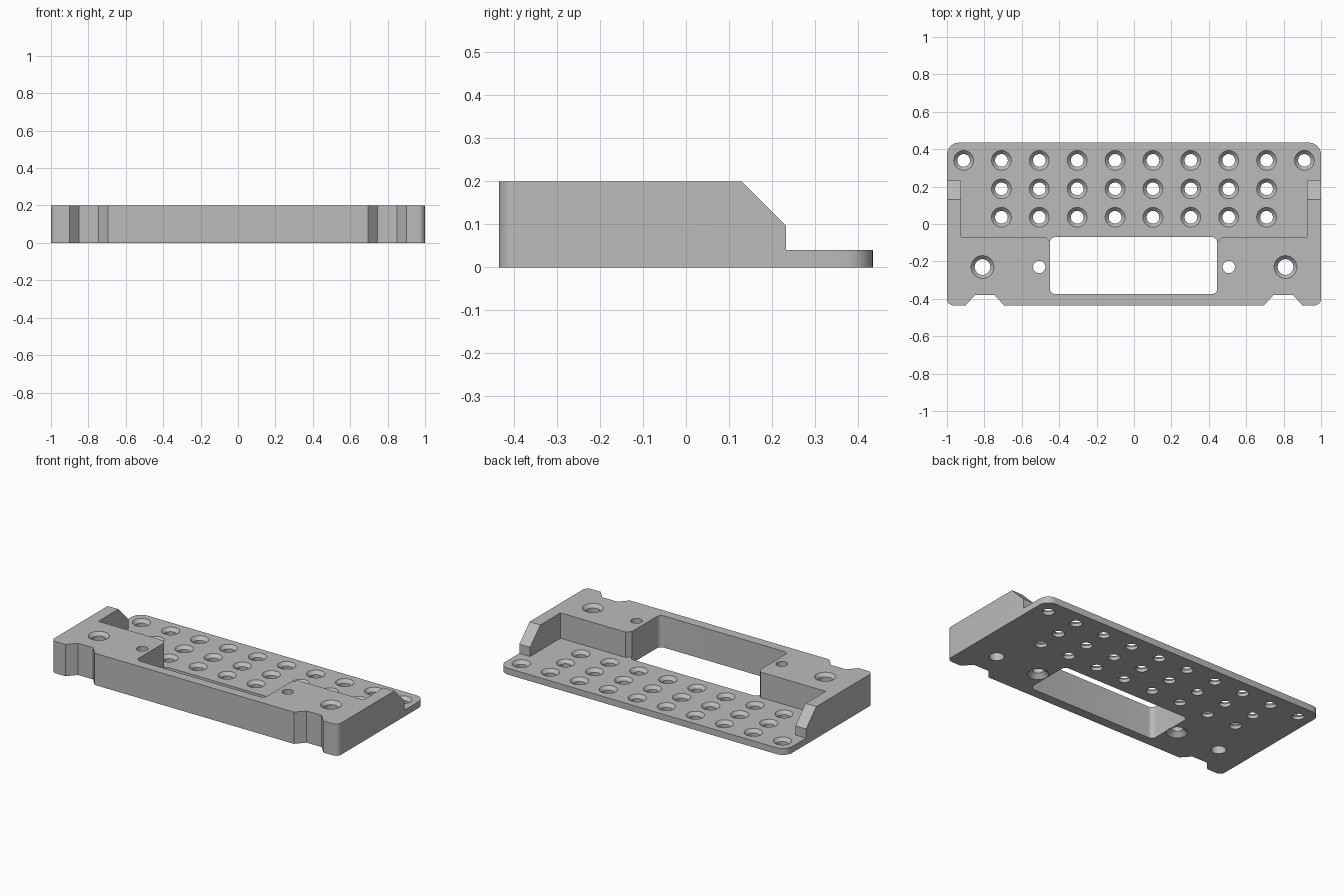
import bpy, bmesh
from math import sin, cos, pi, radians
from mathutils import Vector

if "Cube" in bpy.data.objects:
    bpy.data.objects.remove(bpy.data.objects["Cube"])

grey = bpy.data.materials.new("plain grey")
grey.use_nodes = True
colour = (0.5, 0.5, 0.5, 1)
grey.diffuse_color = colour
grey.node_tree.nodes["Principled BSDF"].inputs["Base Color"].default_value = colour


def finish(name, bm):
    bmesh.ops.recalc_face_normals(bm, faces=bm.faces)
    mesh = bpy.data.meshes.new(name)
    bm.to_mesh(mesh)
    bm.free()
    mesh.materials.append(grey)
    obj = bpy.data.objects.new(name, mesh)
    bpy.context.collection.objects.link(obj)
    return obj


def rounded(corners, steps=8):
    """Turn (x, y, radius) right-angle corners into an outline with arcs."""
    out = []
    for i, (x, y, r) in enumerate(corners):
        p = Vector((x, y))
        if not r:
            out.append(p)
            continue
        a = (Vector(corners[i - 1][:2]) - p).normalized()
        b = (Vector(corners[(i + 1) % len(corners)][:2]) - p).normalized()
        centre = p + r * (a + b)
        for k in range(steps + 1):
            t = k / steps * pi / 2
            out.append(centre - r * (cos(t) * b + sin(t) * a))
    return out


def prism(name, outline, low, high, place):
    """Extrude a 2D outline; place maps (u, v, w) to a 3D position."""
    bm = bmesh.new()
    bottom, top = [[bm.verts.new(place(u, v, w)) for u, v in outline] for w in (low, high)]
    bm.faces.new(bottom)
    bm.faces.new(top)
    for i in range(len(outline)):
        bm.faces.new((bottom[i - 1], bottom[i], top[i], top[i - 1]))
    return finish(name, bm)


def upright(u, v, w):
    return (u, v, w)


def sideways(u, v, w):
    return (w, u, v)


def lathe(bm, x, y, profile, sides=32):
    """Add a closed round cutter with a (radius, height) profile."""
    rings = [[bm.verts.new((x + r * cos(2 * pi * k / sides), y + r * sin(2 * pi * k / sides), z))
              for k in range(sides)] for r, z in profile]
    for a, b in zip(rings, rings[1:]):
        for k in range(sides):
            bm.faces.new((a[k - 1], a[k], b[k], b[k - 1]))
    bm.faces.new(rings[0])
    bm.faces.new(rings[-1])


def mirrored(half):
    return half + [(-p[0], *p[1:]) for p in reversed(half)]


# Body outline with rounded corners and two front notches
body = prism("mounting_bracket", rounded(mirrored([
    (0.695, -0.435, 0), (0.745, -0.38, 0), (0.85, -0.38, 0), (0.90, -0.435, 0),
    (1, -0.435, 0.035), (1, 0.435, 0.065)])), 0, 0.2, upright)

# Recess that leaves the thin plate and the two side arms
recess = prism("recess_cutter", mirrored([
    (0.445, -0.1), (0.47, -0.07), (0.925, -0.07), (0.925, 0.232), (1.2, 0.232), (1.2, 0.6)]),
    0.04, 0.4, upright)

# Sloped ends of the side arms
slope = prism("arm_slope_cutter", [(0.03, 0.3), (0.33, 0), (0.33, 0.3)], -1.2, 1.2, sideways)
for v in slope.data.vertices:
    v.co.z = max(v.co.z, 0.07)
    if v.co.z < 0.1:
        v.co.y = 0.26

# Rectangular window through the body
window = prism("window_cutter", rounded([
    (-0.45, -0.375, 0.03), (0.445, -0.375, 0.03), (0.445, -0.07, 0.03), (-0.45, -0.07, 0.03)]),
    -0.1, 0.4, upright)

# Countersunk grid holes, large screw holes and holes countersunk from below
bm = bmesh.new()
grid_hole = [(0.034, -0.1), (0.034, 0.02), (0.053, 0.04), (0.053, 0.06)]
screw_hole = [(0.042, -0.1), (0.042, 0.18), (0.061, 0.2), (0.061, 0.3)]
lower_hole = [(0.06, -0.1), (0.06, 0), (0.033, 0.027), (0.033, 0.3)]
for row in (0.34, 0.188, 0.036):
    for i in range(8):
        lathe(bm, (i - 3.5) * 0.2025, row, grid_hole)
for side in (-1, 1):
    lathe(bm, side * 0.911, 0.34, grid_hole)
    lathe(bm, side * 0.81, -0.23, screw_hole)
    lathe(bm, side * 0.507, -0.23, lower_hole)
holes = finish("hole_cutter", bm)

# Cut the body, then discard the cutters
bpy.ops.object.select_all(action="DESELECT")
body.select_set(True)
bpy.context.view_layer.objects.active = body
for cutter in (recess, slope, window, holes):
    cutter.hide_render = True
    mod = body.modifiers.new(cutter.name, "BOOLEAN")
    mod.operation = "DIFFERENCE"
    mod.solver = "EXACT"
    mod.object = cutter
    bpy.ops.object.modifier_apply(modifier=mod.name)
    bpy.data.objects.remove(cutter)

bpy.ops.object.shade_smooth_by_angle(angle=radians(30))
